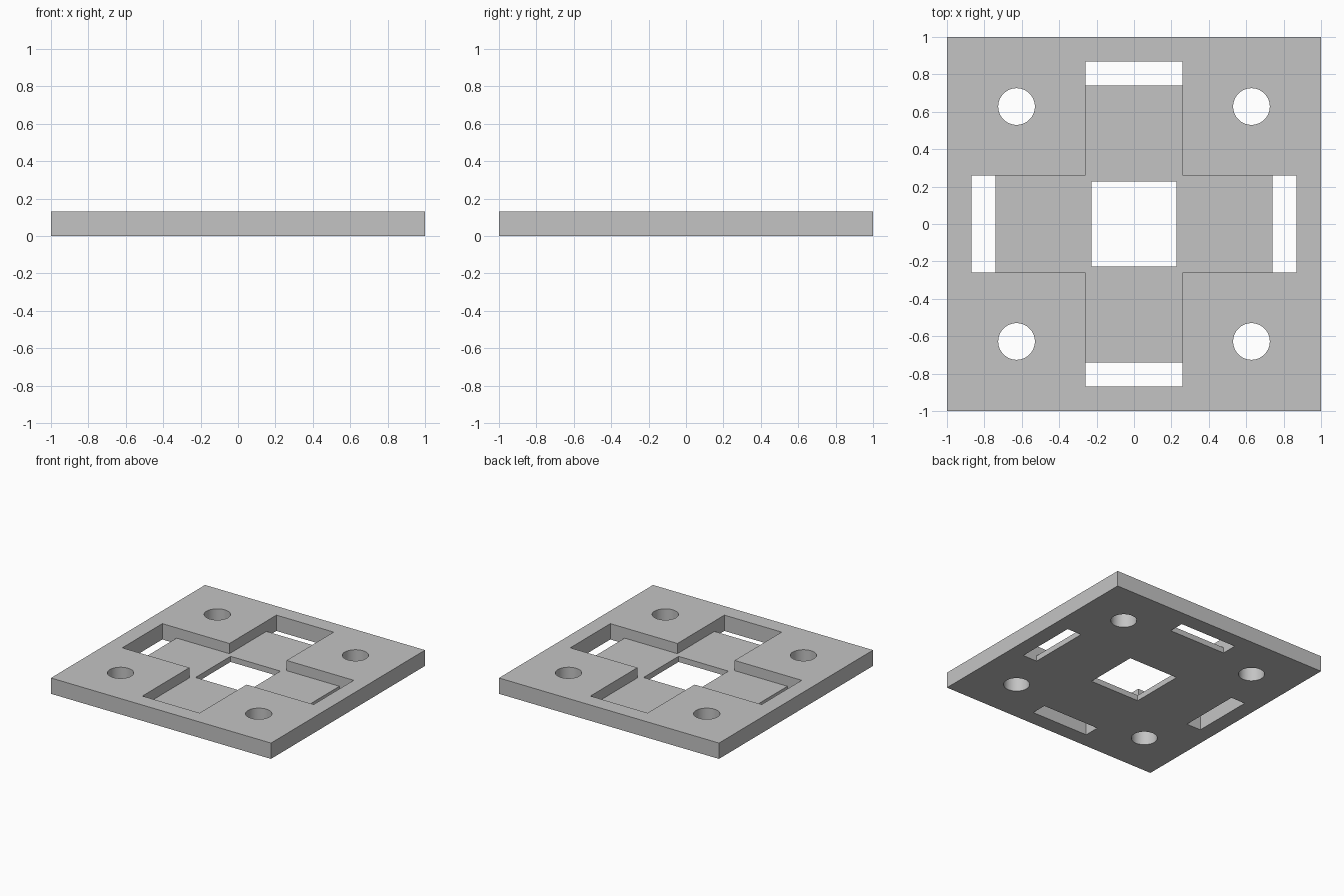
import bpy, bmesh, math

cube = bpy.data.objects.get("Cube")
if cube:
    bpy.data.objects.remove(cube, do_unlink=True)

THICK, FLOOR = 0.13, 0.046     # plate thickness, recess floor height
ARM, REACH = 0.26, 0.87        # half width and reach of the recess arms
SLOT = 0.74                    # inner edge of the through slots
BELOW, ABOVE = -0.1, 0.3       # cutter overshoot

grey = bpy.data.materials.new("plain grey")
grey.use_nodes = True
colour = (0.55, 0.55, 0.55, 1)
grey.diffuse_color = colour
grey.node_tree.nodes["Principled BSDF"].inputs["Base Color"].default_value = colour


def prism(name, outline, z0, z1):
    """Solid made by extruding a flat outline from z0 to z1."""
    bm = bmesh.new()
    face = bm.faces.new([bm.verts.new((x, y, z0)) for x, y in outline])
    top = bmesh.ops.extrude_face_region(bm, geom=[face])["geom"]
    for v in top:
        if isinstance(v, bmesh.types.BMVert):
            v.co.z = z1
    bmesh.ops.recalc_face_normals(bm, faces=bm.faces)
    mesh = bpy.data.meshes.new(name)
    bm.to_mesh(mesh)
    bm.free()
    mesh.materials.append(grey)
    obj = bpy.data.objects.new(name, mesh)
    bpy.context.collection.objects.link(obj)
    return obj


def rect(x0, x1, y0, y1):
    return [(x0, y0), (x1, y0), (x1, y1), (x0, y1)]


def quarter_turns(points):
    """The same points turned four times about the centre."""
    turns = []
    for _ in range(4):
        turns.append(points)
        points = [(-y, x) for x, y in points]
    return turns


def circle(cx, cy, r, n=64):
    return [(cx + r * math.cos(math.tau * i / n),
             cy + r * math.sin(math.tau * i / n)) for i in range(n)]


plate = prism("base_plate", rect(-1, 1, -1, 1), 0, THICK)

# Cross-shaped recess
cross = sum(quarter_turns([(REACH, -ARM), (REACH, ARM), (ARM, ARM)]), [])
cutters = [prism("recess_cutter", cross, FLOOR, ABOVE)]

# Through slots at the ends of the arms
for outline in quarter_turns(rect(SLOT, REACH, -ARM, ARM)):
    cutters.append(prism("slot_cutter", outline, BELOW, ABOVE))

# Square window in the middle
cutters.append(prism("window_cutter", rect(-0.227, 0.227, -0.227, 0.227), BELOW, ABOVE))

# Round corner holes
for outline in quarter_turns(circle(0.628, 0.628, 0.098)):
    cutters.append(prism("hole_cutter", outline, BELOW, ABOVE))

bpy.ops.object.select_all(action="DESELECT")
bpy.context.view_layer.objects.active = plate
plate.select_set(True)
for cutter in cutters:
    cutter.hide_render = True
    mod = plate.modifiers.new("cut", "BOOLEAN")
    mod.operation = "DIFFERENCE"
    mod.solver = "EXACT"
    mod.object = cutter
    bpy.ops.object.modifier_apply(modifier=mod.name)
    bpy.data.objects.remove(cutter, do_unlink=True)

bpy.ops.object.shade_smooth_by_angle(angle=math.radians(30))
